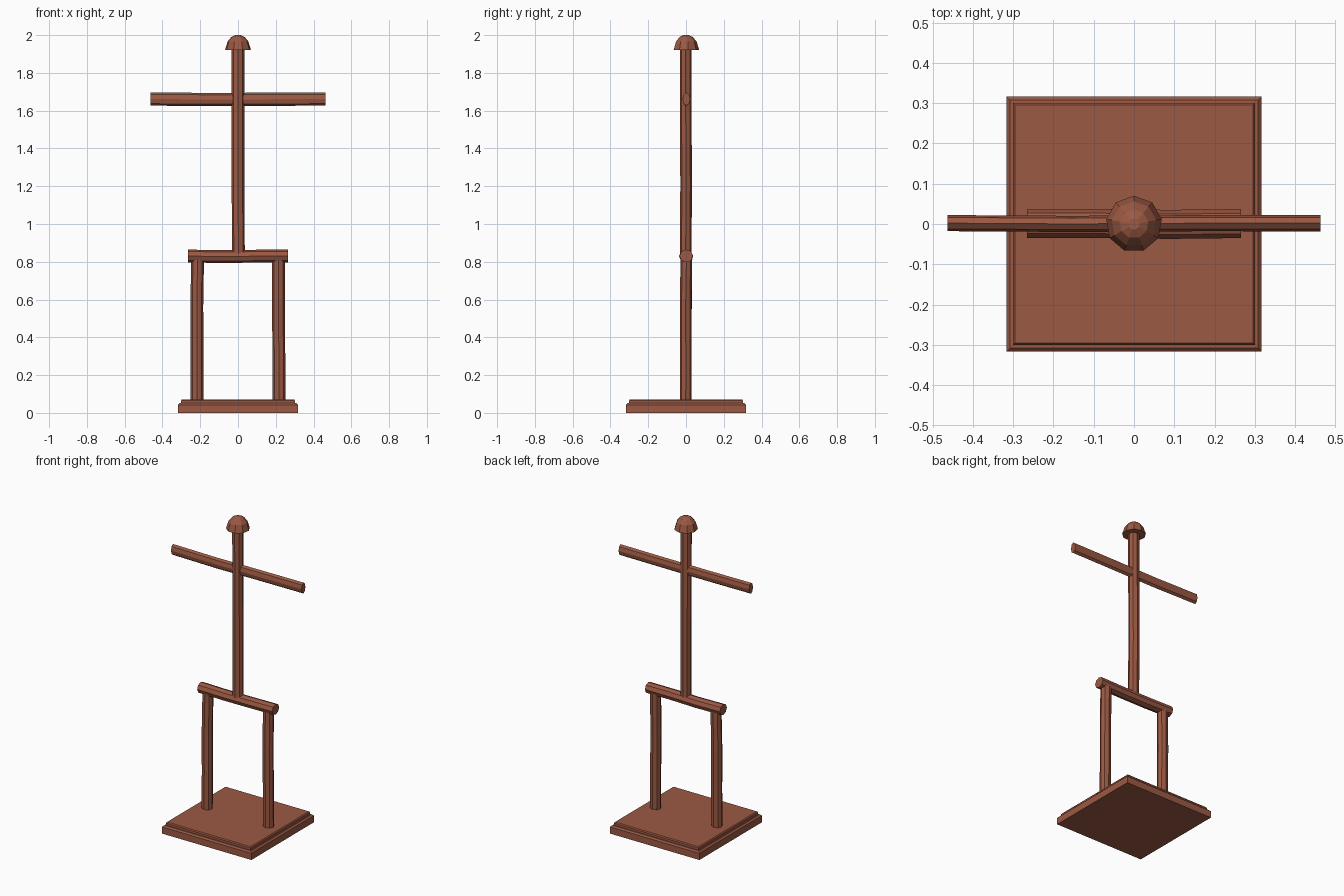
import bpy, bmesh, math, random
from mathutils import Vector

if "Cube" in bpy.data.objects:
    bpy.data.objects.remove(bpy.data.objects["Cube"])

random.seed(4)
wood = bpy.data.materials.new("reddish brown wood")
wood.diffuse_color = (0.33, 0.10, 0.056, 1)
wood.use_nodes = True
wood.node_tree.nodes["Principled BSDF"].inputs["Base Color"].default_value = wood.diffuse_color


def finish(name, bm):
    bmesh.ops.recalc_face_normals(bm, faces=bm.faces[:])
    me = bpy.data.meshes.new(name)
    bm.to_mesh(me)
    bm.free()
    me.materials.append(wood)
    ob = bpy.data.objects.new(name, me)
    bpy.context.collection.objects.link(ob)
    return ob


def loft(name, rings):
    """Skin a list of equal-length point rings and cap both ends."""
    bm = bmesh.new()
    vs = [[bm.verts.new(p) for p in r] for r in rings]
    n = len(vs[0])
    for a, b in zip(vs, vs[1:]):
        for i in range(n):
            j = (i + 1) % n
            bm.faces.new((a[i], a[j], b[j], b[i]))
    bm.faces.new(vs[0])
    bm.faces.new(vs[-1])
    return finish(name, bm)


def pole(name, p, q, u, v, ru, rv, segs=3, sides=8, wobble=0.0025):
    """Slightly uneven round timber from p to q; u and v are the cross axes."""
    p, q, u, v = map(Vector, (p, q, u, v))
    rings = []
    for k in range(segs + 1):
        c = p.lerp(q, k / segs)
        c = c + u * random.uniform(-wobble, wobble) + v * random.uniform(-wobble, wobble)
        rings.append([c + u * ru * math.cos(t) + v * rv * math.sin(t)
                      for t in (2 * math.pi * i / sides for i in range(sides))])
    return loft(name, rings)


def square(h, z):
    return [(-h, -h, z), (h, -h, z), (h, h, z), (-h, h, z)]


X, Y, Z = (1, 0, 0), (0, 1, 0), (0, 0, 1)

# stepped square base
loft("base", [square(h, z) for h, z in
              ((0.317, 0), (0.317, 0.043), (0.308, 0.052),
               (0.301, 0.052), (0.301, 0.066), (0.296, 0.072))])

# two legs and the bar that joins them
for side, label in ((-1, "left"), (1, "right")):
    pole(label + "_leg", (side * 0.216, 0, 0.06), (side * 0.216, 0, 0.815), X, Y, 0.034, 0.031)
pole("hip_bar", (-0.266, 0, 0.829), (0.266, 0, 0.829), Y, Z, 0.036, 0.034)

# upright post and flattened arm bar
pole("post", (0, 0, 0.845), (0, 0, 1.94), X, Y, 0.034, 0.031)
pole("arm_bar", (-0.463, 0, 1.66), (0.463, 0, 1.66), Y, Z, 0.02, 0.035)

# faceted dome cap
dome = ((0.070, 1.92), (0.056, 1.966), (0.036, 1.99), (0.014, 2.0))
loft("cap", [[(r * math.cos(t), r * math.sin(t), z)
              for t in (2 * math.pi * i / 9 + math.pi / 2 for i in range(9))]
             for r, z in dome])
